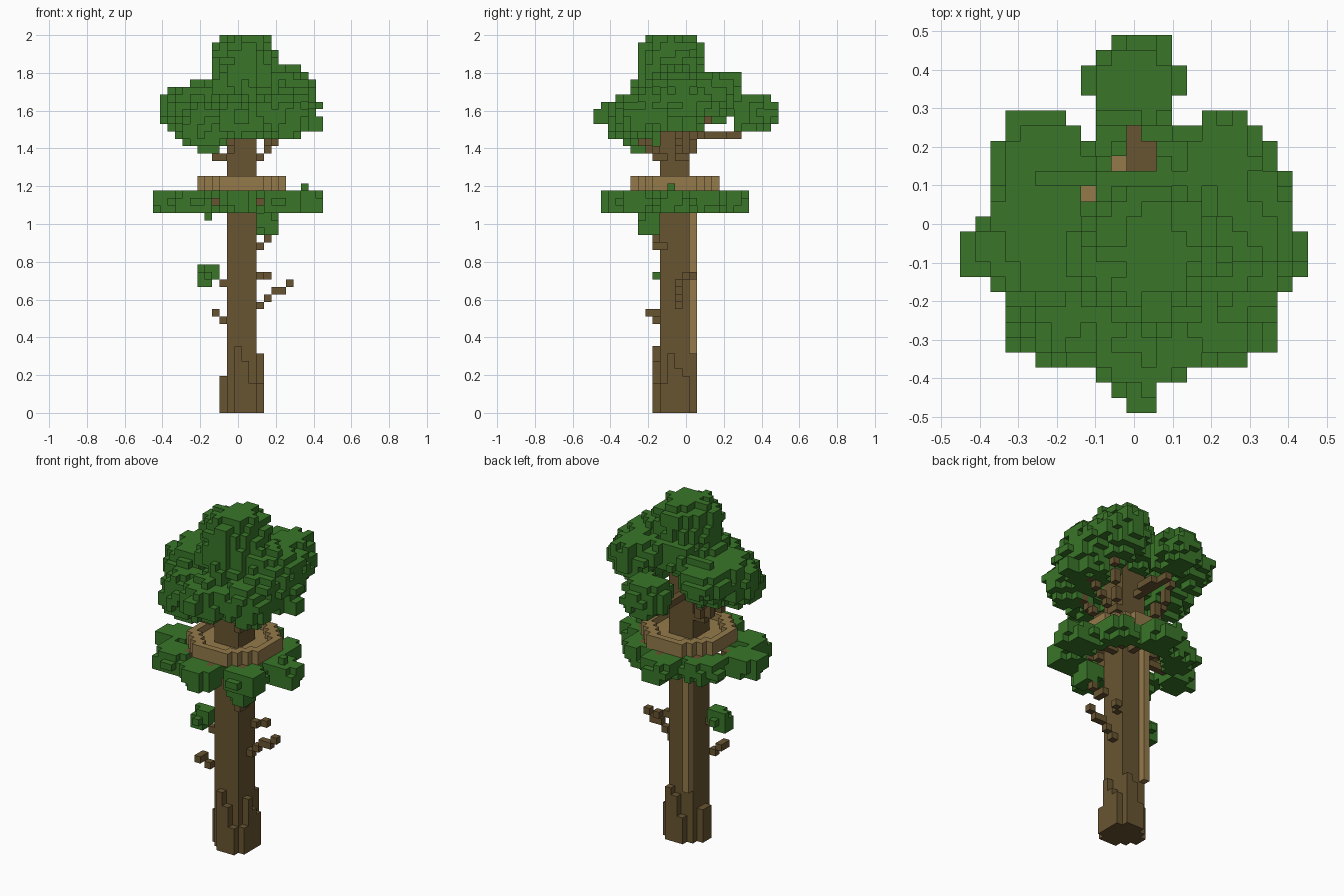
import bpy, bmesh, random
from math import hypot, cos, sin, radians
from mathutils import Vector

random.seed(7)
if "Cube" in bpy.data.objects:
    bpy.data.objects.remove(bpy.data.objects["Cube"])

GRID = (23, 25, 51)            # cells across, deep and high
V = 2 / GRID[2]                # cell size
ORIGIN = Vector((-11.5 * V, -12.5 * V, 0))
CX, CY = 12, 11                # trunk axis in cells


def material(name, rgb):
    m = bpy.data.materials.new(name)
    m.use_nodes = True
    m.diffuse_color = (*rgb, 1)
    m.node_tree.nodes["Principled BSDF"].inputs["Base Color"].default_value = (*rgb, 1)
    return m


BARK = material("bark brown", (0.14, 0.09, 0.031))
PLANK = material("plank tan", (0.295, 0.195, 0.07))
LEAF = material("leaf green", (0.041, 0.18, 0.022))
AXES = [(1, 0, 0), (-1, 0, 0), (0, 1, 0), (0, -1, 0), (0, 0, 1), (0, 0, -1)]


def shift(c, d):
    return tuple(a + b for a, b in zip(c, d))


def build(name, cells, mat):
    """Make one object from the outer faces of a set of grid cells."""
    bm = bmesh.new()
    for c in sorted(cells):
        centre = Vector(c) + Vector((0.5, 0.5, 0.5))
        for d in AXES:
            if shift(c, d) in cells:
                continue
            n = Vector(d)
            u = Vector((d[1], d[2], d[0])) / 2
            w = n.cross(u)
            mid = centre + n / 2
            corners = (mid - u - w, mid + u - w, mid + u + w, mid - u + w)
            bm.faces.new([bm.verts.new(p * V + ORIGIN) for p in corners])
    bmesh.ops.remove_doubles(bm, verts=bm.verts, dist=V / 100)
    mesh = bpy.data.meshes.new(name)
    bm.to_mesh(mesh)
    bm.free()
    mesh.materials.append(mat)
    ob = bpy.data.objects.new(name, mesh)
    bpy.context.collection.objects.link(ob)


def box(i0, i1, j0, j1, k0, k1):
    return {(i, j, k) for i in range(i0, i1) for j in range(j0, j1) for k in range(k0, k1)}


def blob(x, y, z, rx, ry, rz, rough=0.1):
    """Ragged ellipsoid of cells, given in units."""
    mid = (Vector((x, y, z)) - ORIGIN) / V
    rad = Vector((rx, ry, rz)) / V
    jitter, out = {}, set()
    for c in sorted(box(0, GRID[0], 0, GRID[1], 0, GRID[2])):
        size = Vector([(a + 0.5 - m) / r for a, m, r in zip(c, mid, rad)]).length
        if size > 1.3:
            continue
        key = tuple(a // 2 for a in c)
        if key not in jitter:
            jitter[key] = random.uniform(-rough, rough)
        if size < 1 + jitter[key] + random.uniform(-0.12, 0.12):
            out.add(c)
    return out


def tidy(cells):
    """Drop cells that hang loose."""
    return {c for c in cells if sum(shift(c, d) in cells for d in AXES) > 1}


def limb(start, end):
    """Stepped line of cells."""
    a, b = Vector(start), Vector(end)
    n = int(max(abs(t) for t in b - a)) + 1
    return {tuple(int(t) for t in a.lerp(b, s / n)) for s in range(n + 1)}


# Trunk and root columns
trunk = box(10, 14, 9, 13, 0, 43)
build("trunk", trunk, BARK)
roots = set()
for i, j, h in [(11, 8, 9), (12, 8, 7), (13, 8, 4), (9, 10, 5), (9, 11, 5),
                (14, 9, 4), (14, 10, 8), (14, 11, 6), (14, 12, 5),
                (11, 13, 4), (12, 13, 7), (13, 13, 8)]:
    roots |= box(i, i + 1, j, j + 1, 0, h)
build("roots", roots, BARK)

# Climbing pole and round deck with rail
build("pole", box(10, 11, 13, 14, 8, 30), PLANK)
floor, rail = set(), set()
for c in box(5, 19, 4, 18, 30, 32) - trunk:
    r = hypot(c[0] + 0.5 - CX, c[1] + 0.5 - CY)
    if r < 6.05:
        if r > 4.9:
            rail.add(c)
        elif c[2] == 30:
            floor.add(c)
build("deck", floor | rail, PLANK)

# Bare twigs on the trunk
twigs = {"front_right_twig": [(9, 8, 12), (8, 8, 13), (8, 7, 13)],
         "left_long_twig": [(14, 11, 14), (15, 11, 15), (16, 11, 16), (17, 11, 16), (18, 11, 17)],
         "left_short_twig": [(14, 12, 18), (15, 13, 18)],
         "left_front_twig": [(14, 9, 22), (14, 8, 22), (15, 8, 23)],
         "right_twig": [(9, 9, 17)]}
for name, cells in twigs.items():
    build(name, set(cells), BARK)

# Small leaf tufts
build("right_tuft", box(6, 9, 9, 11, 17, 20) - {(8, 9, 17), (6, 9, 19), (8, 10, 17)}
      | {(7, 8, 18), (7, 11, 18)}, LEAF)
build("left_tuft", box(14, 17, 6, 9, 24, 27) - {(14, 6, 24), (14, 8, 24), (16, 6, 26)}, LEAF)

# Lower ring of leaf pads on spokes, shorter at the back corners
pads, spokes = set(), set()
for n in range(8):
    a = radians(45 * n)
    reach = 0.28 if n in (1, 3) else 0.33
    x, y = reach * cos(a), -0.06 + 0.84 * reach * sin(a)
    pads |= blob(x, y, 1.12, 0.115, 0.11, 0.08)
    end = (CX + 7 * cos(a), CY + 6.8 * sin(a), 29)
    spokes |= limb((CX + 2 * cos(a), CY + 2 * sin(a), 28), end)
pads = tidy({c for c in pads if 27 <= c[2] <= 29 and 1 <= c[1] <= 20
             and hypot(c[0] + 0.5 - CX, c[1] + 0.5 - CY) > 5.3})
pads |= box(0, 2, 9, 11, 28, 30) | box(21, 23, 9, 11, 27, 29) | box(11, 13, 1, 3, 27, 30)
pads |= box(11, 13, 19, 21, 28, 29)
pads |= {(20, 10, 30), (20, 10, 29), (7, 6, 26), (7, 6, 27)}
build("lower_leaves", pads - spokes, LEAF)
build("lower_branches", spokes - trunk, BARK)

# Crown of separate leaf masses: centre, then radii
crown = set()
for spec in [(0.04, -0.08, 1.85, 0.17, 0.17, 0.18),
             (0.03, -0.08, 1.71, 0.21, 0.20, 0.11),
             (0.27, -0.04, 1.65, 0.155, 0.18, 0.18),
             (-0.25, -0.05, 1.61, 0.155, 0.17, 0.14),
             (0.02, -0.29, 1.56, 0.17, 0.15, 0.12),
             (-0.17, -0.23, 1.51, 0.14, 0.14, 0.13),
             (0.23, -0.24, 1.58, 0.15, 0.14, 0.12),
             (-0.24, 0.16, 1.65, 0.14, 0.13, 0.10),
             (0.22, 0.16, 1.70, 0.13, 0.13, 0.12),
             (0.02, 0.10, 1.73, 0.14, 0.12, 0.08),
             (0.00, 0.36, 1.59, 0.14, 0.13, 0.10)]:
    crown |= blob(*spec)
crown = tidy(crown)
crown |= box(9, 16, 10, 11, 50, 51) | box(12, 14, 8, 13, 49, 51)
crown |= box(11, 13, 0, 2, 39, 41) | box(10, 12, 23, 25, 40, 41) | box(21, 23, 10, 12, 38, 40)
crown = {c for c in crown if c[2] >= 35 and c[2] >= 37 + (c[0] > 11) - 2 * (c[1] < 9)}
# Gap behind the trunk
crown -= box(8, 10, 18, 19, 35, 51) | box(11, 13, 17, 18, 35, 51) | box(10, 13, 16, 17, 35, 51)

# Boughs under the crown
boughs = set()
for end in [(16.5, 7, 37), (7, 6, 37), (6, 12, 38), (18, 11, 38),
            (12, 5, 38), (7, 15, 39), (17, 15, 39)]:
    start = (CX + (2 if end[0] > CX else -3), min(max(end[1], 9), 12), 34)
    boughs |= limb(start, end)
boughs |= box(11, 13, 15, 18, 37, 38) | box(11, 12, 13, 20, 37, 38)
boughs -= trunk
build("boughs", boughs, BARK)
build("crown", crown - boughs - trunk, LEAF)
